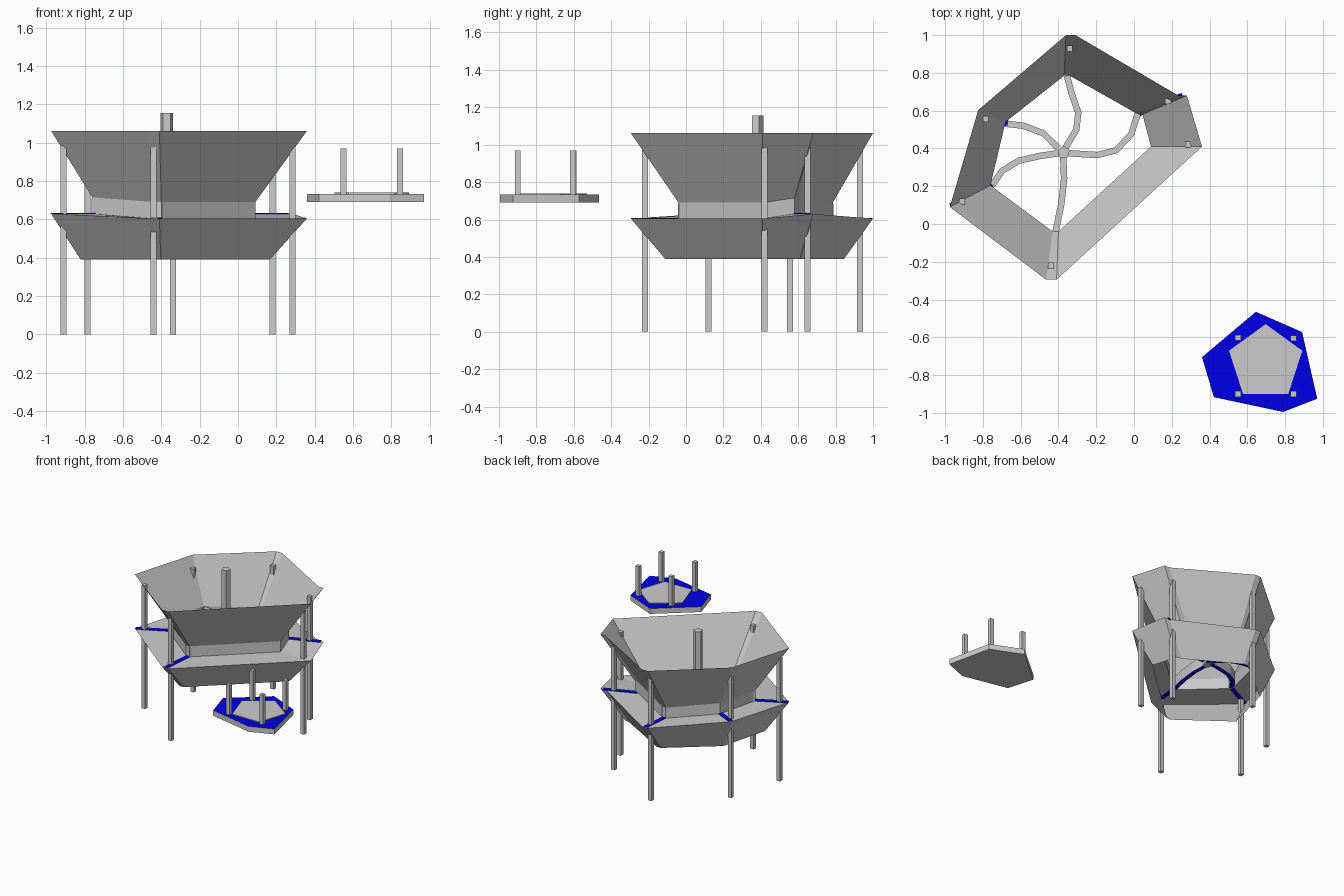
import bpy, bmesh
from math import cos, sin, pi
from mathutils import Vector

if "Cube" in bpy.data.objects:
    bpy.data.objects.remove(bpy.data.objects["Cube"])

blue = bpy.data.materials.new("blue")
blue.diffuse_color = (0.0, 0.0, 0.8, 1)
blue.use_nodes = True
blue.node_tree.nodes["Principled BSDF"].inputs["Base Color"].default_value = blue.diffuse_color
grey = bpy.data.materials.new("grey")
grey.diffuse_color = (0.8, 0.8, 0.8, 1)
grey.use_nodes = True
grey.node_tree.nodes["Principled BSDF"].inputs["Base Color"].default_value = grey.diffuse_color


def make(name, verts, faces, blue_faces=()):
    me = bpy.data.meshes.new(name)
    me.from_pydata(verts, [], faces)
    if blue_faces:
        me.materials.append(grey)
        me.materials.append(blue)
        for i in blue_faces:
            me.polygons[i].material_index = 1
    ob = bpy.data.objects.new(name, me)
    bpy.context.collection.objects.link(ob)
    return ob


def loft(name, rings):
    """Open sheet through closed rings of equal size."""
    n = len(rings[0])
    verts = [v for r in rings for v in r]
    faces = [(k * n + i, k * n + (i + 1) % n, (k + 1) * n + (i + 1) % n, (k + 1) * n + i)
             for k in range(len(rings) - 1) for i in range(n)]
    return make(name, verts, faces)


def prism(name, pts, z0, z1, blue_top=False):
    n = len(pts)
    verts = [(x, y, z) for z in (z0, z1) for x, y in pts]
    faces = [tuple(range(n))[::-1], tuple(range(n, 2 * n))]
    faces += [(i, (i + 1) % n, n + (i + 1) % n, n + i) for i in range(n)]
    return make(name, verts, faces, (1,) if blue_top else ())


def post(name, x, y, z0, z1, w=0.031):
    h = w / 2
    prism(name, [(x - h, y - h), (x + h, y - h), (x + h, y + h), (x - h, y + h)], z0, z1)


def ngon(x, y, r, n=5):
    return [(x + r * cos(pi / 2 + 2 * pi * i / n), y + r * sin(pi / 2 + 2 * pi * i / n)) for i in range(n)]


def beam(name, path, z0, z1, w, blue_all=False):
    """Rectangular section along a flat path, with a blue underside."""
    p = [Vector(q) for q in path]
    verts, faces, marks = [], [], []
    for i, q in enumerate(p):
        d = (p[min(i + 1, len(p) - 1)] - p[max(i - 1, 0)]).normalized()
        s = Vector((-d.y, d.x)) * w / 2
        a, b = q + s, q - s
        verts += [(a.x, a.y, z0), (b.x, b.y, z0), (b.x, b.y, z1), (a.x, a.y, z1)]
    for i in range(len(p) - 1):
        for k in range(4):
            j = (k + 1) % 4
            if k == 0 or blue_all:
                marks.append(len(faces))
            faces.append((4 * i + k, 4 * i + j, 4 * i + 4 + j, 4 * i + 4 + k))
    e = 4 * (len(p) - 1)
    faces += [(3, 2, 1, 0), (e, e + 1, e + 2, e + 3)]
    make(name, verts, faces, marks)


# Plan outlines: outer x, y, inner x, y, height offset
plan = [(-.975, .09, -.76, .205, .025), (-.465, -.295, -.43, -.04, 0), (-.41, -.295, -.40, -.04, 0),
        (.36, .41, .09, .41, 0), (.28, .68, .045, .58, .025), (.235, .68, .005, .59, .025),
        (-.31, 1, -.34, .785, 0), (-.36, 1, -.37, .785, 0), (-.825, .603, -.68, .54, .025)]

# Upper funnel with short vertical throat
rim = [(a, b, 1.062) for a, b, c, d, h in plan]
throat_top = [(c, d, .69 + h) for a, b, c, d, h in plan]
throat_low = [(c, d, .605 + h) for a, b, c, d, h in plan]
loft("upper_funnel", [rim, throat_top, throat_low])

# Lower flange and tapered skirt, open underneath
edge = [(a, b, .605 + h) for a, b, c, d, h in plan]
foot = [(a + (c - a) * .72, b + (d - b) * .72, .39) for a, b, c, d, h in plan]
loft("lower_skirt", [throat_low, edge, foot])

# Curved arms from the throat corners to the hub, with blue strips over the flange
arms = {
    "front": ((-.437, -.293), [(-.415, -.04), (-.385, .105), (-.37, .24), (-.375, .355)], 0),
    "left": ((-.97, .093), [(-.75, .205), (-.70, .28), (-.61, .335), (-.50, .36), (-.40, .375)], .025),
    "back_left": ((-.82, .60), [(-.67, .53), (-.585, .52), (-.48, .48), (-.40, .40)], .025),
    "back": ((-.335, .995), [(-.355, .785), (-.33, .69), (-.295, .59), (-.305, .50), (-.365, .40)], 0),
    "right": ((.258, .678), [(.02, .585), (-.015, .475), (-.095, .39), (-.195, .365), (-.35, .375)], .025)}
for side, (corner, path, h) in arms.items():
    beam(side + "_arm", path, .605 + h, .685 + h, .034)
    beam(side + "_flange_strip", [corner, path[0]], .602 + h, .609 + h, .034, True)

# Central post
prism("central_post", ngon(-.372, .38, .034), .60, 1.155)

# Six legs
for i, (x, y) in enumerate([(-.785, .556), (-.91, .12), (-.44, -.22), (.285, .42), (.18, .65), (-.34, .93)]):
    post("leg_%d" % (i + 1), x, y, 0, .985)

# Separate small platform with raised pad and four posts
prism("platform", [(.645, -.465), (.36, -.705), (.423, -.917), (.79, -.995), (.97, -.925), (.89, -.572)],
      .69, .733, True)
prism("platform_pad", ngon(.697, -.734, .204), .725, .739)
for i, (x, y) in enumerate([(.55, -.602), (.845, -.605), (.845, -.9), (.55, -.9)]):
    post("platform_post_%d" % (i + 1), x, y, .70, .97)

# Consistent outward normals
for ob in bpy.context.collection.objects:
    bm = bmesh.new()
    bm.from_mesh(ob.data)
    bmesh.ops.recalc_face_normals(bm, faces=bm.faces)
    bm.to_mesh(ob.data)
    bm.free()
